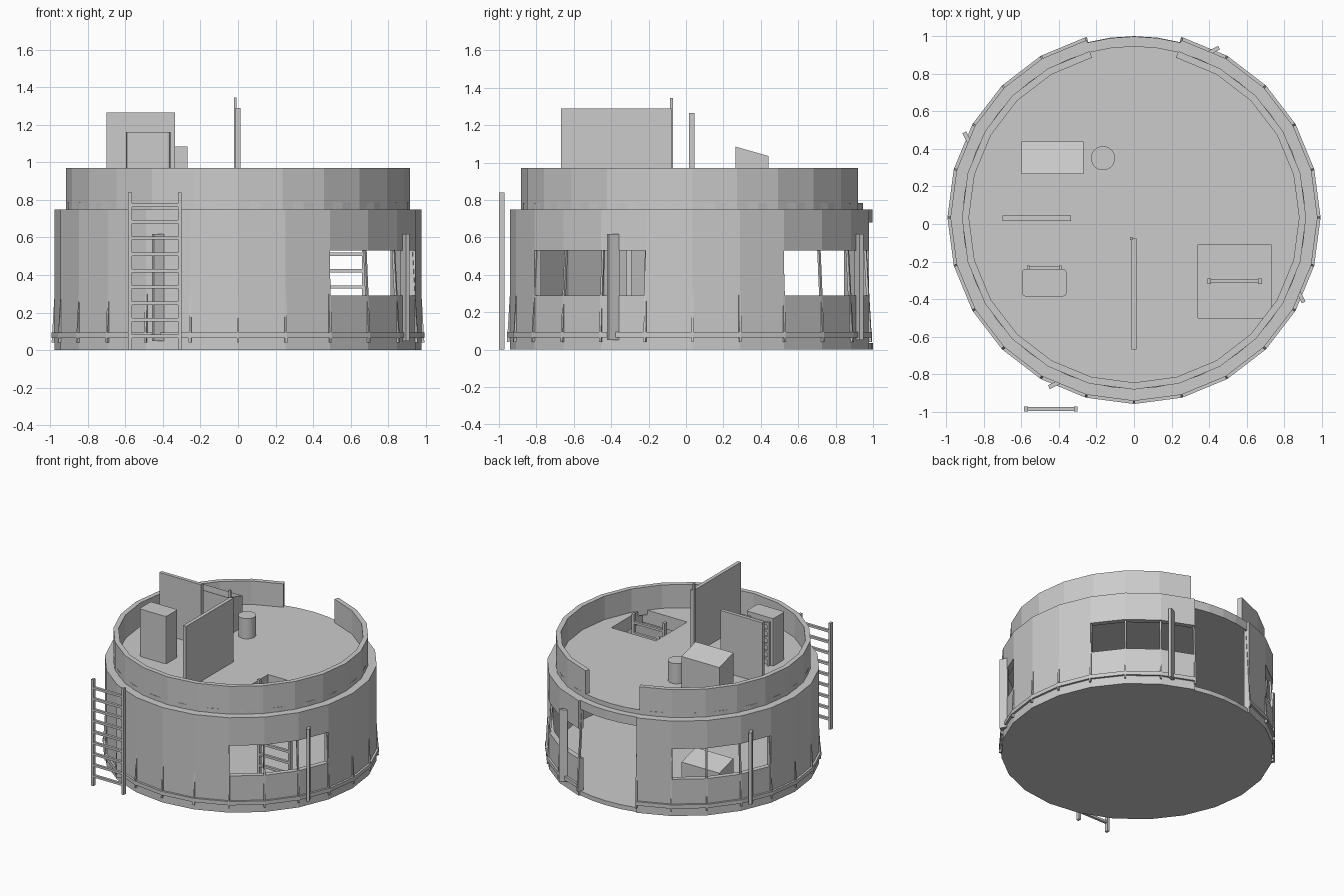
import bpy, bmesh
from math import sin, cos, radians, pi
from mathutils import Matrix, Vector

if "Cube" in bpy.data.objects:
    bpy.data.objects.remove(bpy.data.objects["Cube"], do_unlink=True)

CY = 0.035            # centre of the round building
STEP = 15             # degrees per wall facet
DOOR = (105, 435)     # wall runs from one door jamb round to the other
FLOOR, DECK = 0.035, 0.785
HATCH = (0.34, 0.73, -0.50, -0.11)

grey = bpy.data.materials.new("plain_grey")
grey.use_nodes = True
grey.diffuse_color = (0.6, 0.6, 0.6, 1)
grey.node_tree.nodes["Principled BSDF"].inputs["Base Color"].default_value = (0.6, 0.6, 0.6, 1)


def finish(name, bm, thickness=0):
    """Turn a bmesh into an object, optionally thickened inwards."""
    me = bpy.data.meshes.new(name)
    bm.to_mesh(me)
    bm.free()
    me.materials.append(grey)
    ob = bpy.data.objects.new(name, me)
    bpy.context.scene.collection.objects.link(ob)
    if thickness:
        mod = ob.modifiers.new("thickness", 'SOLIDIFY')
        mod.thickness = thickness
        mod.offset = -1
        mod.use_even_offset = True
    return ob


def polar(r, deg, z):
    a = radians(deg)
    return Vector((r * cos(a), CY + r * sin(a), z))


def add_box(bm, x0, x1, y0, y1, z0, z1):
    size = Matrix.Diagonal((x1 - x0, y1 - y0, z1 - z0, 1))
    mid = Matrix.Translation(((x0 + x1) / 2, (y0 + y1) / 2, (z0 + z1) / 2))
    return bmesh.ops.create_cube(bm, size=1, matrix=mid @ size)["verts"]


def box(name, *dims):
    bm = bmesh.new()
    add_box(bm, *dims)
    return finish(name, bm)


def shell(name, r, levels, thickness, windows=()):
    """Faceted wall from jamb to jamb; windows are open in the middle row."""
    bm = bmesh.new()
    angles = range(DOOR[0], DOOR[1] + 1, STEP)
    rows = [[bm.verts.new(polar(r, a, z)) for a in angles] for z in levels]
    for j in range(len(levels) - 1):
        for i, a in enumerate(angles[:-1]):
            if j == 1 and any(w0 <= a < w1 for w0, w1 in windows):
                continue
            bm.faces.new((rows[j][i], rows[j][i + 1], rows[j + 1][i + 1], rows[j + 1][i]))
    return finish(name, bm, thickness)


def slab(name, r, z0, z1, hatch=None):
    """Round slab, with an optional rectangular opening."""
    bm = bmesh.new()
    bmesh.ops.create_circle(bm, cap_ends=True, segments=48, radius=r,
                            matrix=Matrix.Translation((0, CY, z1)))
    if hatch:
        x0, x1, y0, y1 = hatch
        for co, no in (((x0, 0, 0), (1, 0, 0)), ((x1, 0, 0), (1, 0, 0)),
                       ((0, y0, 0), (0, 1, 0)), ((0, y1, 0), (0, 1, 0))):
            bmesh.ops.bisect_plane(bm, geom=bm.verts[:] + bm.edges[:] + bm.faces[:],
                                   plane_co=co, plane_no=no)
        hole = []
        for f in bm.faces:
            c = f.calc_center_median()
            if x0 < c.x < x1 and y0 < c.y < y1:
                hole.append(f)
        bmesh.ops.delete(bm, geom=hole, context='FACES')
    for f in bm.faces:
        f.normal_update()
        if f.normal.z < 0:
            f.normal_flip()
    return finish(name, bm, z1 - z0)


def ladder(name, x0, x1, y, z0, z1):
    bm = bmesh.new()
    for x in (x0, x1 - 0.02):
        add_box(bm, x, x + 0.02, y - 0.014, y + 0.014, z0, z1)
    for k in range(9):
        z = 0.075 + 0.087 * k
        add_box(bm, x0 + 0.02, x1 - 0.02, y - 0.01, y + 0.01, z - 0.009, z + 0.009)
    return finish(name, bm)


def sloped_box(name, z0, z_back, z_front):
    """Box whose top falls towards the back."""
    bm = bmesh.new()
    for v in add_box(bm, -0.6, -0.27, 0.265, 0.44, z0, z_back):
        if v.co.z > z_back - 0.001 and v.co.y < 0.3:
            v.co.z = z_front
    return finish(name, bm)


# Round building
shell("outer_wall", 0.977, (0, 0.29, 0.53, 0.75), 0.04,
      windows=((120, 165), (300, 345), (390, 435)))
shell("base_band", 0.993, (0.065, 0.095), 0.03)
shell("parapet", 0.916, (0.75, 0.97), 0.037)
slab("floor", 0.965, 0, FLOOR)
slab("roof", 0.963, 0.68, 0.75, HATCH)
slab("deck", 0.912, 0.75, DECK, HATCH)

# Thin studs leaning inwards at every wall corner
bm = bmesh.new()
for a in range(DOOR[0], DOOR[1] + 1, STEP):
    rot = Matrix.Rotation(radians(a), 4, 'Z')
    for v in add_box(bm, -0.007, 0.007, -0.006, 0.006, 0.04, 0.7):
        lean = 0.985 - 0.06 * (v.co.z - 0.04)
        v.co = rot @ (v.co + Vector((lean, 0, 0))) + Vector((0, CY, 0))
finish("wall_studs", bm)

# Four posts around the outside, set askew to the wall
for i, side in enumerate(("left", "back", "right", "front")):
    post = box(side + "_post", -0.011, 0.011, -0.032, 0.032, 0.05, 0.617)
    post.location = polar(0.985, -25.5 + 90 * i, 0)
    post.rotation_euler.z = radians(26.5) + i * pi / 2

# Ladders
ladder("outer_ladder", -0.585, -0.3, -0.985, 0, 0.84)
ladder("hatch_ladder", 0.39, 0.68, -0.305, FLOOR, 0.84)

# Upright panels on the deck
box("cross_panel", -0.7, -0.335, 0.017, 0.045, DECK, 1.265)
box("long_panel", -0.014, 0.014, -0.667, -0.077, DECK, 1.29)
box("panel_pole", -0.022, -0.008, -0.085, -0.07, DECK, 1.345)

# Cabinet with rounded upright edges and a slatted back
cabinet = box("cabinet", -0.595, -0.36, -0.385, -0.24, DECK, 1.16)
bm = bmesh.new()
bm.from_mesh(cabinet.data)
upright = [e for e in bm.edges if abs(e.verts[0].co.z - e.verts[1].co.z) > 0.1]
bmesh.ops.bevel(bm, geom=upright, offset=0.015, segments=2, affect='EDGES', profile=0.5)
bm.to_mesh(cabinet.data)
bm.free()
bm = bmesh.new()
for x in (-0.57, -0.40):
    add_box(bm, x, x + 0.015, -0.24, -0.22, DECK, 1.13)
for k in range(6):
    z = 0.83 + 0.055 * k
    add_box(bm, -0.56, -0.39, -0.24, -0.225, z, z + 0.015)
finish("cabinet_slats", bm)

# Sloped chest on the deck, a matching desk inside, and a round stool
sloped_box("deck_chest", DECK, 1.035, 1.085)
sloped_box("inside_desk", FLOOR, 0.2, 0.25)
bm = bmesh.new()
bmesh.ops.create_cone(bm, cap_ends=True, segments=24, radius1=0.064, radius2=0.064, depth=0.16,
                      matrix=Matrix.Translation((-0.165, 0.35, DECK + 0.08)))
stool = finish("stool", bm)
bpy.context.view_layer.objects.active = stool
stool.select_set(True)
bpy.ops.object.shade_smooth_by_angle()
